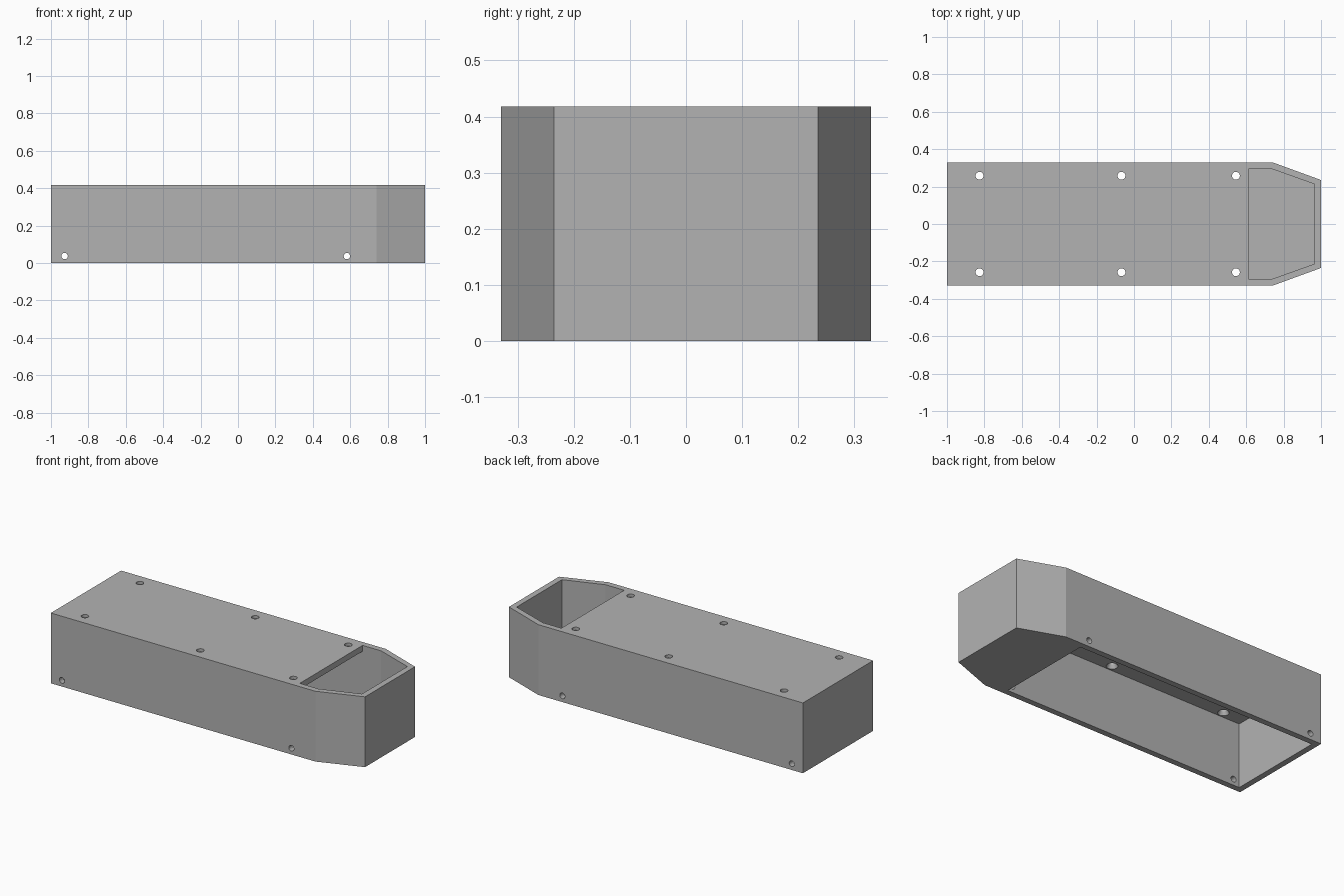
import bpy
import bmesh
from math import radians
from mathutils import Matrix

cube = bpy.data.objects.get("Cube")
if cube:
    bpy.data.objects.remove(cube, do_unlink=True)

HEIGHT = 0.418
WALL = 0.035

grey = bpy.data.materials.new("plain grey")
grey.use_nodes = True
grey.diffuse_color = (0.45, 0.45, 0.45, 1)
grey.node_tree.nodes["Principled BSDF"].inputs["Base Color"].default_value = grey.diffuse_color


def add_object(name, bm):
    bmesh.ops.recalc_face_normals(bm, faces=bm.faces)
    mesh = bpy.data.meshes.new(name)
    bm.to_mesh(mesh)
    bm.free()
    mesh.materials.append(grey)
    obj = bpy.data.objects.new(name, mesh)
    bpy.context.collection.objects.link(obj)
    return obj


def prism(name, half_outline, z0, z1):
    """Extrude an outline mirrored across the long axis."""
    outline = half_outline + [(x, -y) for x, y in reversed(half_outline)]
    bm = bmesh.new()
    face = bm.faces.new([bm.verts.new((x, y, z0)) for x, y in outline])
    moved = bmesh.ops.extrude_face_region(bm, geom=[face])["geom"]
    verts = [v for v in moved if isinstance(v, bmesh.types.BMVert)]
    bmesh.ops.translate(bm, verts=verts, vec=(0, 0, z1 - z0))
    return add_object(name, bm)


def drill(name, r1, r2, depth, matrix):
    bm = bmesh.new()
    bmesh.ops.create_cone(bm, cap_ends=True, segments=32, radius1=r1,
                          radius2=r2, depth=depth, matrix=matrix)
    return add_object(name, bm)


# Outer shell with a tapered nose
housing = prism("housing", [(-1, 0.33), (0.74, 0.33), (1, 0.235)], 0, HEIGHT)

# Hollow inside, open underneath, and open on top at the nose
nose = [(0.735, 0.295), (0.965, 0.213)]
back, step = -1 + WALL, 0.613
ceiling = HEIGHT - WALL
cutters = [
    prism("cavity_cutter", [(back, 0.295)] + nose, WALL, ceiling),
    prism("bottom_opening_cutter", [(back, 0.295), (step, 0.295)], -0.1, WALL + 0.1),
    prism("nose_opening_cutter", [(step, 0.295)] + nose, ceiling - 0.1, HEIGHT + 0.1),
]

# Countersunk screw holes through the top plate
for x in (-0.826, -0.067, 0.545):
    for y in (-0.258, 0.258):
        cutters.append(drill("top_hole_cutter", 0.021, 0.021, 0.2,
                             Matrix.Translation((x, y, HEIGHT))))
        cutters.append(drill("countersink_cutter", 0.036, 0.016, 0.04,
                             Matrix.Translation((x, y, ceiling + 0.01))))

# Cross holes through both side walls
for x in (-0.927, 0.582):
    cutters.append(drill("side_hole_cutter", 0.017, 0.017, 1,
                         Matrix.Translation((x, 0, 0.037)) @ Matrix.Rotation(radians(90), 4, "X")))

for cutter in cutters:
    cutter.hide_render = True
    cutter.hide_set(True)
    mod = housing.modifiers.new(cutter.name, "BOOLEAN")
    mod.operation = "DIFFERENCE"
    mod.solver = "EXACT"
    mod.object = cutter

# Apply the cuts and remove the helpers
bpy.context.view_layer.update()
evaluated = housing.evaluated_get(bpy.context.evaluated_depsgraph_get())
mesh = bpy.data.meshes.new_from_object(evaluated)
housing.modifiers.clear()
housing.data = mesh
for cutter in cutters:
    bpy.data.objects.remove(cutter, do_unlink=True)

# Round the holes while keeping the planes crisp
bpy.ops.object.select_all(action="DESELECT")
housing.select_set(True)
bpy.context.view_layer.objects.active = housing
bpy.ops.object.shade_smooth_by_angle(angle=radians(15))
